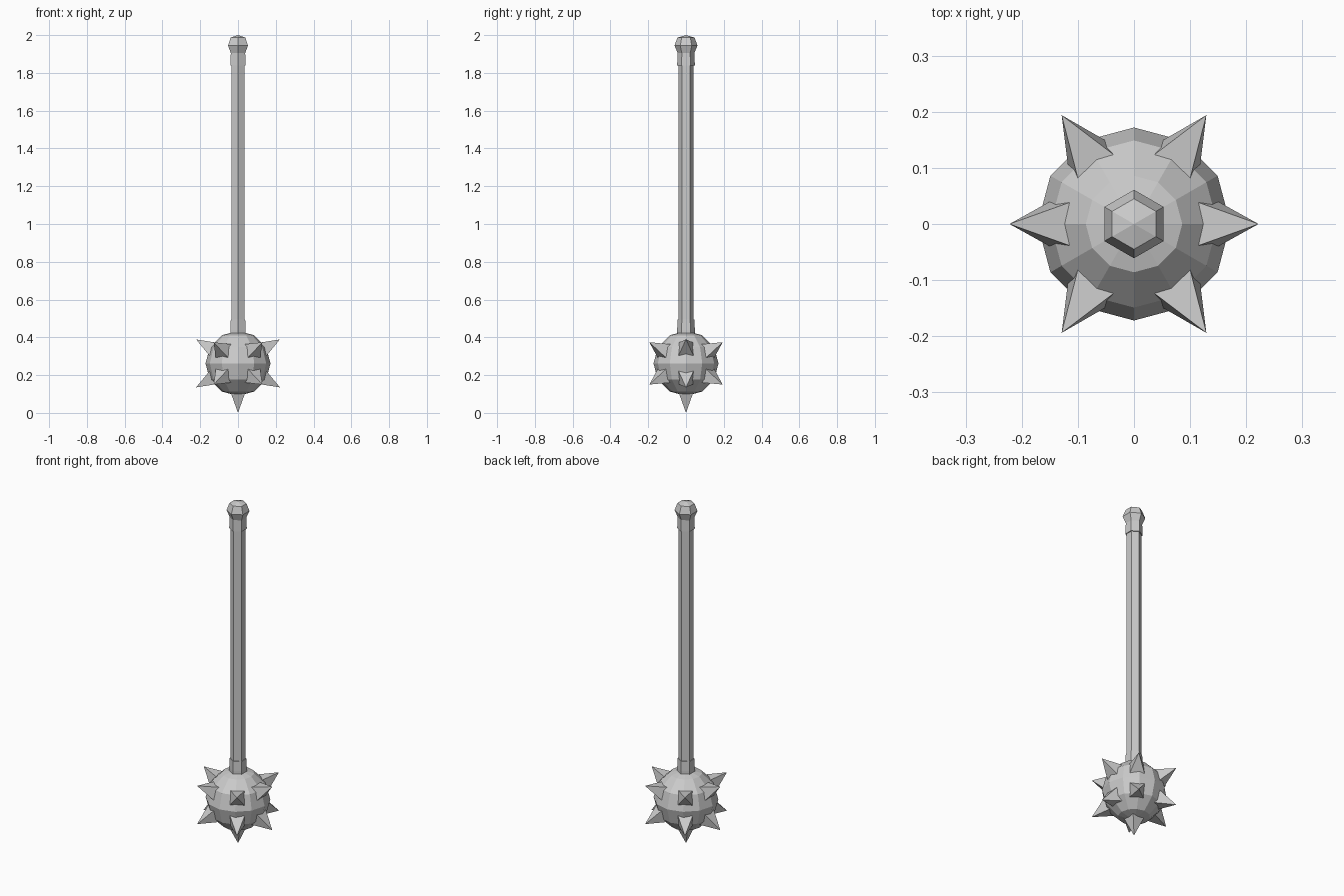
import bpy, bmesh, math
from mathutils import Vector

if "Cube" in bpy.data.objects:
    bpy.data.objects.remove(bpy.data.objects["Cube"])

CENTRE = Vector((0, 0, 0.262))


def make(name, bm):
    bmesh.ops.recalc_face_normals(bm, faces=bm.faces)
    mesh = bpy.data.meshes.new(name)
    bm.to_mesh(mesh)
    bm.free()
    ob = bpy.data.objects.new(name, mesh)
    bpy.context.collection.objects.link(ob)
    return ob


def lathe(name, profile, sides=6):
    """Faceted solid of rings (radius, z); one corner points along y."""
    bm = bmesh.new()
    rings = []
    for r, z in profile:
        n = 1 if r == 0 else sides
        angs = [math.pi / 2 + 2 * math.pi * i / sides for i in range(n)]
        rings.append([bm.verts.new((r * math.cos(a), r * math.sin(a), z)) for a in angs])
    for low, high in zip(rings, rings[1:]):
        for i in range(sides):
            j = (i + 1) % sides
            if len(high) == 1:
                bm.faces.new((low[i], low[j], high[0]))
            else:
                bm.faces.new((low[i], low[j], high[j], high[i]))
    bm.faces.new(rings[0])
    if len(rings[-1]) > 1:
        bm.faces.new(rings[-1])
    return make(name, bm)


def spike(name, tip, half=0.04, base=0.15):
    """Square pyramid pointing from the ball centre to the tip offset."""
    tip = Vector(tip)
    d = tip.normalized()
    side = d.cross(Vector((0, 0, 1)))
    side = side.normalized() if side.length > 1e-4 else Vector((1, 0, 0))
    up = side.cross(d)
    bm = bmesh.new()
    corners = [bm.verts.new(CENTRE + d * base + side * a * half + up * b * half)
               for a, b in ((-1, -1), (1, -1), (1, 1), (-1, 1))]
    apex = bm.verts.new(CENTRE + tip)
    bm.faces.new(corners)
    for i in range(4):
        bm.faces.new((corners[i], corners[(i + 1) % 4], apex))
    return make(name, bm)


# Ball head
bm = bmesh.new()
bmesh.ops.create_uvsphere(bm, u_segments=12, v_segments=6, radius=0.172)
bmesh.ops.translate(bm, verts=bm.verts, vec=CENTRE)
make("ball_head", bm)

# Spikes: two rows of six plus one at the bottom
for row, s in (("upper", 1), ("lower", -1)):
    for x in (-1, 1):
        spike(f"{row}_side_spike", (x * 0.222, 0, s * 0.127))
        for y in (-1, 1):
            spike(f"{row}_diagonal_spike", (x * 0.129, y * 0.194, s * 0.112))
spike("bottom_spike", (0, 0, -0.262))

# Shaft, lower collar and pommel
lathe("shaft", [(0.041, 0.40), (0.041, 1.87)])
lathe("lower_collar", [(0.047, 0.40), (0.047, 0.44), (0.044, 0.495)])
lathe("pommel", [(0.047, 1.84), (0.044, 1.905), (0.061, 1.945),
                 (0.045, 1.987), (0, 2.0)])
